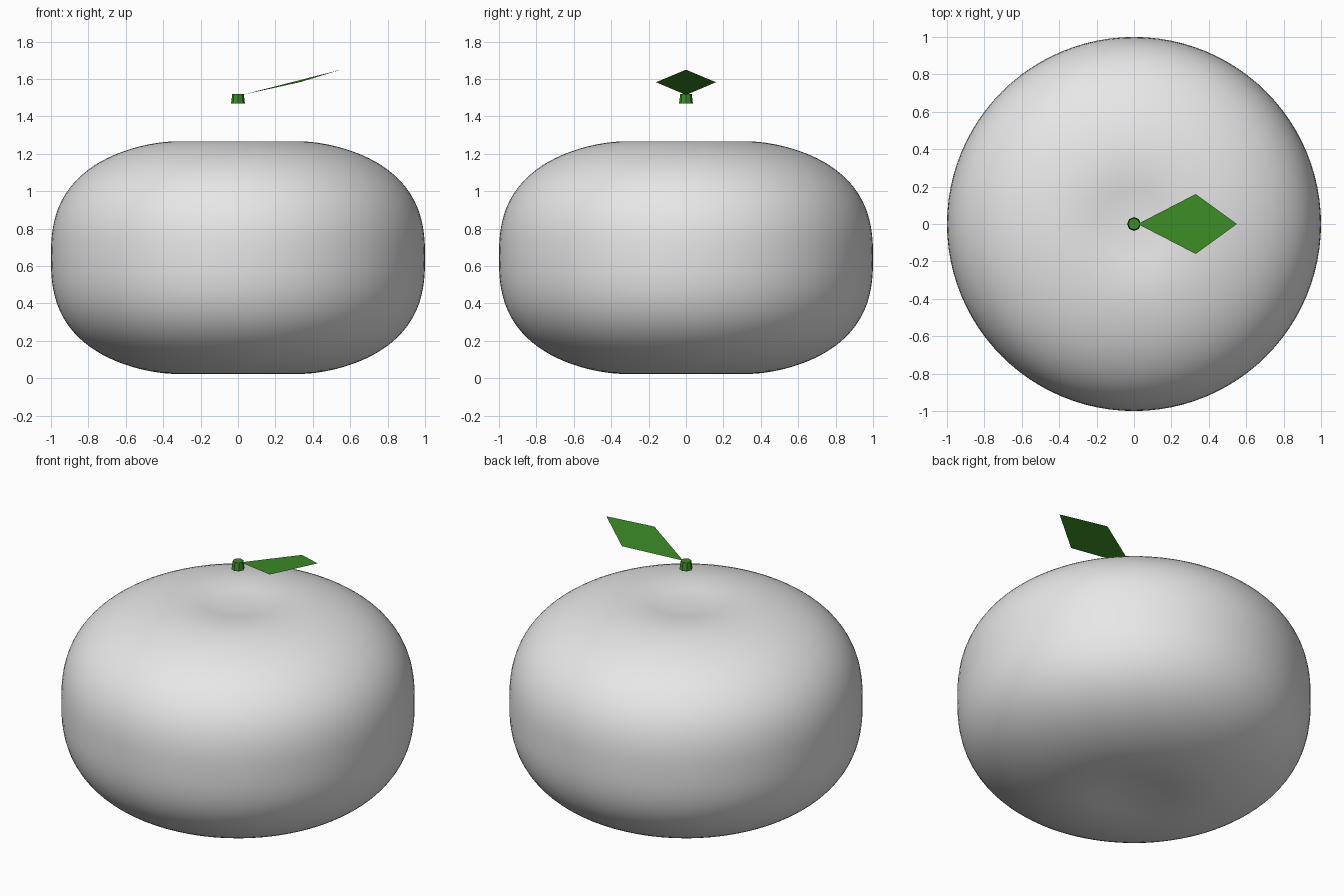
import bpy, math

cube = bpy.data.objects.get("Cube")
if cube:
    bpy.data.objects.remove(cube)


def material(name, color):
    m = bpy.data.materials.new(name)
    m.use_nodes = True
    m.diffuse_color = color
    m.node_tree.nodes["Principled BSDF"].inputs["Base Color"].default_value = color
    return m


def add_mesh(name, verts, faces, mat):
    me = bpy.data.meshes.new(name)
    me.from_pydata(verts, [], faces)
    me.materials.append(mat)
    ob = bpy.data.objects.new(name, me)
    bpy.context.collection.objects.link(ob)
    return ob


def lathe(name, profile, sides, mat):
    """Revolve a profile of (radius, height), listed from bottom to top, and cap its ends."""
    verts, faces = [], []
    for r, z in profile:
        for i in range(sides):
            a = math.tau * i / sides
            verts.append((r * math.cos(a), r * math.sin(a), z))
    for k in range(len(profile) - 1):
        for i in range(sides):
            j = (i + 1) % sides
            faces.append((k * sides + i, k * sides + j, (k + 1) * sides + j, (k + 1) * sides + i))
    faces.append(tuple(reversed(range(sides))))
    faces.append(tuple(range(len(verts) - sides, len(verts))))
    return add_mesh(name, verts, faces, mat)


skin = material("pale grey", (0.8, 0.8, 0.8, 1))
green = material("leaf green", (0.045, 0.26, 0.02, 1))

# Squashed round fruit body with shallow dimples at both poles
half, power, steps = 0.645, 2.6, 56
profile = []
for k in range(1, steps):
    a = math.pi * (k / steps - 0.5)
    r = math.cos(a) ** (2 / power)
    h = math.copysign(abs(math.sin(a)) ** (2 / power), a) * half
    dimple = 0.05 * math.exp(-(r / 0.25) ** 2)
    profile.append((r, half + h - math.copysign(dimple, a)))
profile = [(0.01, profile[0][1])] + profile + [(0.01, profile[-1][1])]
body = lathe("fruit_body", profile, 96, skin)
for p in body.data.polygons:
    p.use_smooth = True

# Short tapered stem floating above the body
lathe("stem", [(0.037, 1.47), (0.031, 1.52)], 8, green)

# Thin kite-shaped leaf rising to the left
add_mesh("leaf", [(0.02, 0, 1.515), (0.33, -0.16, 1.583), (0.55, 0, 1.65), (0.33, 0.16, 1.583)],
         [(0, 1, 2, 3)], green)
